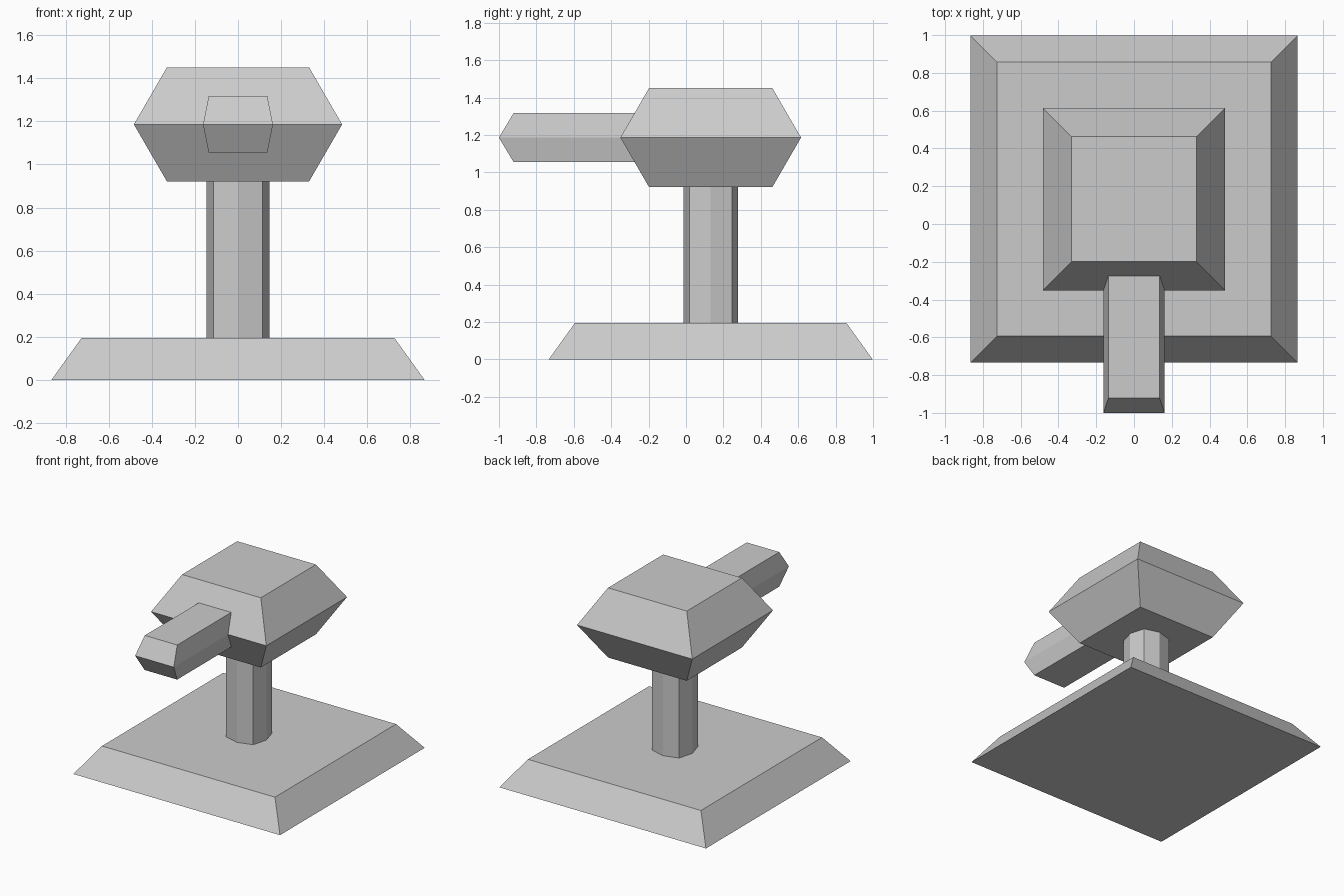
import bpy

if "Cube" in bpy.data.objects:
    bpy.data.objects.remove(bpy.data.objects["Cube"])

CY = 0.132  # shared y centre of base, column and head


def loft(name, rings):
    """Stack equal-sized closed rings into a capped flat-shaded solid."""
    n = len(rings[0])
    verts = [p for ring in rings for p in ring]
    faces = [tuple(reversed(range(n))), tuple(range(len(verts) - n, len(verts)))]
    for r in range(len(rings) - 1):
        for i in range(n):
            a, b = r * n + i, r * n + (i + 1) % n
            faces.append((a, b, b + n, a + n))
    mesh = bpy.data.meshes.new(name)
    mesh.from_pydata(verts, [], faces)
    mesh.validate()
    obj = bpy.data.objects.new(name, mesh)
    bpy.context.collection.objects.link(obj)
    return obj


def rect(x, y0, y1, z):
    return [(-x, y0, z), (x, y0, z), (x, y1, z), (-x, y1, z)]


def square(h, z):
    return rect(h, CY - h, CY + h, z)


# Sloped square base plate
loft("base", [square(0.866, 0), square(0.725, 0.196)])

# Eight-sided column: a square with bulged side midpoints, sunk into both ends
m, c = 0.145, 0.113
outline = [(0, -m), (c, -c), (m, 0), (c, c), (0, m), (-c, c), (-m, 0), (-c, -c)]
loft("column", [[(x, y + CY, z) for x, y in outline] for z in (0.19, 0.93)])

# Head: widest at mid height, tapering up and down
loft("head", [square(0.33, 0.922), square(0.483, 1.186), square(0.33, 1.45)])

# Front arm: same tapered section, its rear end buried in the head
back = -0.2
loft("front_arm", [rect(0.136, -0.922, back, 1.055),
                   rect(0.162, -1.0, back, 1.186),
                   rect(0.136, -0.922, back, 1.317)])
